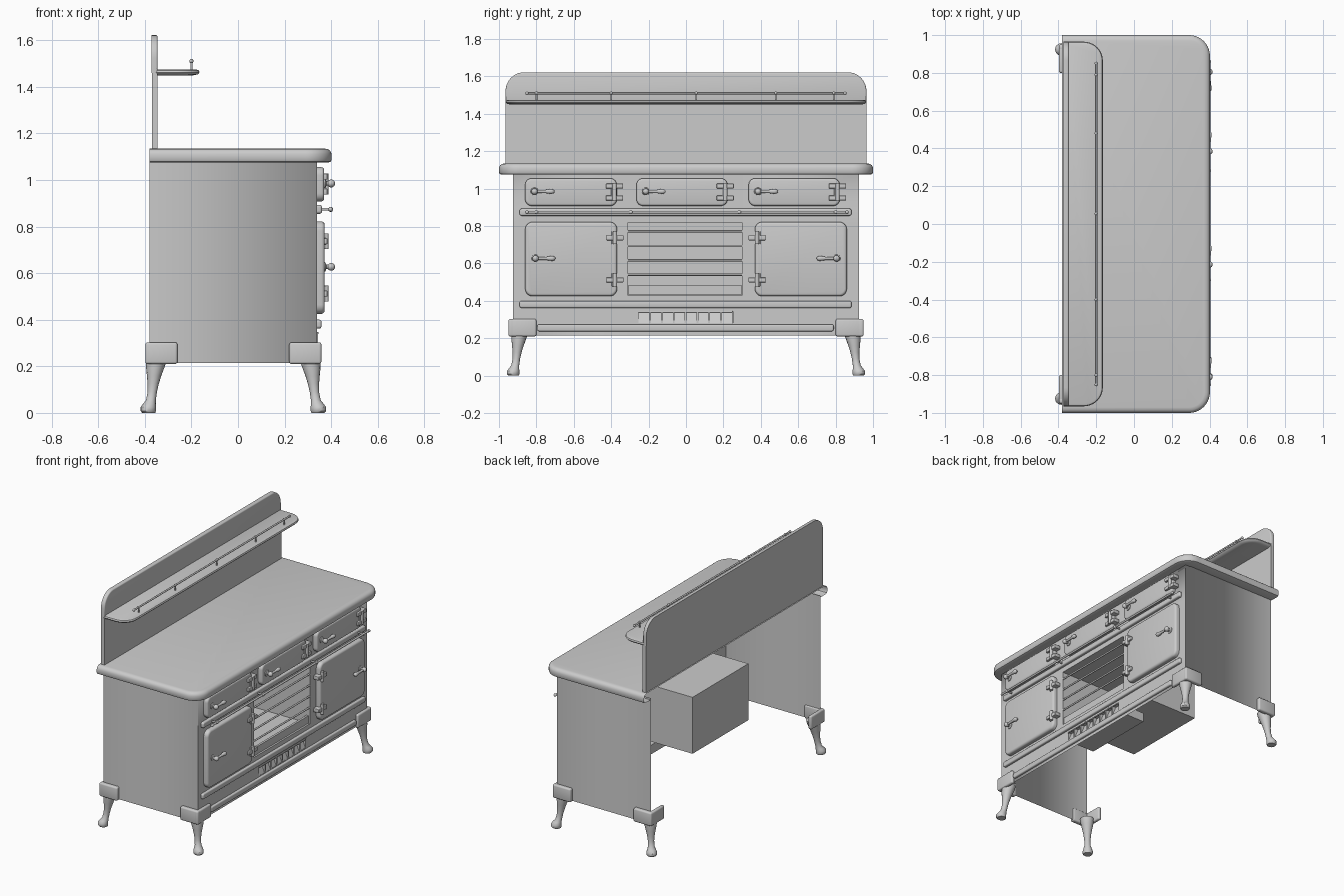
import bpy, bmesh
from math import sin, cos, pi, radians
from mathutils import Vector

if "Cube" in bpy.data.objects:
    bpy.data.objects.remove(bpy.data.objects["Cube"])


def finish(name, bm, angle=40):
    bmesh.ops.recalc_face_normals(bm, faces=bm.faces)
    me = bpy.data.meshes.new(name)
    bm.to_mesh(me)
    bm.free()
    ob = bpy.data.objects.new(name, me)
    bpy.context.collection.objects.link(ob)
    bpy.ops.object.select_all(action='DESELECT')
    ob.select_set(True)
    bpy.context.view_layer.objects.active = ob
    bpy.ops.object.shade_smooth_by_angle(angle=radians(angle))
    return ob


def loft(name, rings, closed=True, caps=(True, True)):
    bm = bmesh.new()
    vs = [[bm.verts.new(p) for p in ring] for ring in rings]
    n = len(vs[0])
    for a, b in zip(vs, vs[1:]):
        for i in range(n if closed else n - 1):
            j = (i + 1) % n
            bm.faces.new((a[i], a[j], b[j], b[i]))
    if caps[0]:
        bm.faces.new(vs[0])
    if caps[1]:
        bm.faces.new(vs[-1])
    return finish(name, bm)


def turned(name, origin, axis, profile, n=12):
    """Round part: profile is (distance along axis, radius)."""
    axis = Vector(axis).normalized()
    u = axis.orthogonal().normalized()
    v = axis.cross(u)
    return loft(name, [[Vector(origin) + axis * t + (u * cos(2 * pi * i / n) + v * sin(2 * pi * i / n)) * r
                        for i in range(n)] for t, r in profile])


def rod(name, p, q, r):
    d = Vector(q) - Vector(p)
    return turned(name, p, d, [(0, r), (d.length, r)])


def ball(name, c, r):
    return turned(name, c, (0, 1, 0), [(-r * cos(a * pi / 8), max(r * sin(a * pi / 8), r * .05)) for a in range(9)])


def plate(name, y, z, x, r=.02, bevel=.01, radii=None):
    """Rounded rectangle facing +x with a softened front rim."""
    radii = radii or (r,) * 4
    corners = [(y[0], z[0], 1, 1, pi), (y[1], z[0], -1, 1, 1.5 * pi),
               (y[1], z[1], -1, -1, 0), (y[0], z[1], 1, -1, .5 * pi)]
    bm = bmesh.new()
    ring = []
    for (cy, cz, sy, sz, a0), rr in zip(corners, radii):
        k = 8 if rr > .001 else 0
        for i in range(k + 1):
            a = a0 + (pi / 2) * i / max(k, 1)
            ring.append(bm.verts.new((x[0], cy + rr * (sy + cos(a)) if k else cy,
                                      cz + rr * (sz + sin(a)) if k else cz)))
    face = bm.faces.new(ring)
    ext = bmesh.ops.extrude_face_region(bm, geom=[face], use_keep_orig=True)
    top = [v for v in ext['geom'] if isinstance(v, bmesh.types.BMVert)]
    bmesh.ops.translate(bm, verts=top, vec=(x[1] - x[0], 0, 0))
    front = set(top)
    rim = [e for e in bm.edges if e.verts[0] in front and e.verts[1] in front]
    if bevel:
        bmesh.ops.bevel(bm, geom=rim, offset=bevel, segments=3, profile=.5, affect='EDGES')
    return finish(name, bm)


def box(name, x, y, z, bevel=0):
    bm = bmesh.new()
    bmesh.ops.create_cube(bm, size=1)
    for v in bm.verts:
        v.co = [(a[0] + a[1]) / 2 + c * (a[1] - a[0]) for a, c in zip((x, y, z), v.co)]
    if bevel:
        bmesh.ops.bevel(bm, geom=bm.edges[:], offset=bevel, segments=3, profile=.5, affect='EDGES')
    return finish(name, bm)


def open_box(name, x, y, z):
    """Box without its +x face."""
    ring = [[(a, y[0], z[0]), (a, y[1], z[0]), (a, y[1], z[1]), (a, y[0], z[1])] for a in x]
    return loft(name, ring, caps=(True, False))


def u_path(back, front, w, R, o, z):
    """Straight back, two rounded front corners, inset by o."""
    f, w, r = front - o, w - o, max(R - o, .01)
    pts = [(back, -w, z)]
    for s in (-1, 1):
        arc = [(f - r + r * sin(a * pi / 20), s * (w - r + r * cos(a * pi / 20)), z) for a in range(11)]
        pts += arc if s < 0 else arc[::-1]
    return pts + [(back, w, z)]


# Body: front sheet with oven and vent openings, two sides, open back and bottom
FX, BX, W = .34, -.38, .925
ys = [-W, -.31, -.255, .25, .30, W]
zs = [.215, .282, .345, .43, .82, 1.085]
bm = bmesh.new()
for i in range(5):
    for j in range(5):
        if (j == 3 and 1 <= i <= 3) or (j == 1 and i == 2):
            continue
        bm.faces.new([bm.verts.new((FX, ys[a], zs[b])) for a, b in
                      ((i, j), (i + 1, j), (i + 1, j + 1), (i, j + 1))])
for s in (-W, W):
    bm.faces.new([bm.verts.new(p) for p in ((BX, s, .215), (FX, s, .215), (FX, s, 1.085), (BX, s, 1.085))])
bmesh.ops.remove_doubles(bm, verts=bm.verts, dist=1e-4)
finish("body_shell", bm)

# Worktop with rolled edge
loft("worktop", [u_path(BX, .402, 1, .11, o, z) for o, z in
                 ((.07, 1.075), (.014, 1.075), (.004, 1.079), (0, 1.088), (0, 1.112),
                  (.005, 1.124), (.015, 1.132), (.03, 1.135))], closed=False, caps=(False, True))

# Splashback, shelf and shelf rail
plate("splashback_lower", (-.965, .965), (1.13, 1.46), (-.37, -.345), 0, 0)
plate("splashback_upper", (-.965, .965), (1.46, 1.622), (-.372, -.345), radii=(0, 0, .1, .1), bevel=.008)
loft("shelf", [u_path(-.36, -.165, .965, .1, o, z) for o, z in
               ((.03, 1.449), (.008, 1.453), (0, 1.462), (.004, 1.471), (.015, 1.475))])
rod("shelf_rail", (-.2, -.85, 1.51), (-.2, .85, 1.51), .006)
for y in (-.8, -.4, .055, .48, .79):
    rod("shelf_rail_post", (-.2, y, 1.47), (-.2, y, 1.51), .005)
    ball("shelf_rail_joint", (-.2, y, 1.511), .009)
for s in (-1, 1):
    ball("shelf_rail_end", (-.2, .85 * s, 1.51), .009)


# Door furniture
def handle(y, z, s):
    turned("handle_boss", (.365, y, z), (1, 0, 0), [(0, .022), (.01, .02), (.014, .01), (.035, .01)])
    ball("handle_ball", (.4, y, z), .017)
    turned("handle_arm", (.398, y, z), (0, s, 0), [(0, .009), (.03, .008), (.06, .009), (.075, .012),
                                                   (.09, .014), (.1, .011), (.106, .004)])


def hinge(y, z, door_side, straps, h):
    rod("hinge_knuckle", (.378, y, z - h), (.378, y, z + h), .012)
    box("hinge_leaf", (.34, .378), (y - .014 * (door_side < 0) - .004, y + .014 * (door_side > 0) + .004),
        (z - h, z + h), .003)
    for dz in straps:
        box("hinge_strap", (.34, .384), (y - .046, y + .046), (z + dz - .013, z + dz + .013), .004)


# Three small upper doors
for y0, y1 in ((-.86, -.37), (-.265, .222), (.335, .822)):
    plate("upper_door", (y0, y1), (.908, 1.055), (FX, .37), .035, .012)
    handle(y0 + .05, .985, 1)
    hinge(y1 - .012, .982, -1, (-.032, .032), .045)

# Two large lower doors
for s in (-1, 1):
    a, b = sorted((s * .368, s * .86))
    plate("lower_door", (a, b), (.425, .822), (FX, .372), .04, .014)
    handle(s * .805, .627, -s)
    for z in (.737, .512):
        hinge(s * .38, z, s, (0,), .034)

# Trim strips and towel rail
plate("upper_trim", (-.89, .885), (.855, .893), (FX, .36), .012, .008)
plate("middle_trim", (-.89, .885), (.362, .4), (FX, .358), .012, .008)
plate("bottom_trim", (-.795, .79), (.237, .275), (FX, .356), .012, .008)
rod("towel_rail", (.398, -.85, .874), (.398, .86, .874), .007)
for y in (-.8, -.295, .285, .8):
    rod("towel_rail_post", (.355, y, .874), (.398, y, .874), .006)
    ball("towel_rail_joint", (.398, y, .874), .011)
for y in (-.85, .86):
    ball("towel_rail_end", (.398, y, .874), .01)

# Firebox with bars and a front lip
open_box("firebox", (-.26, FX), (-.31, .3), (.43, .82))
for z in (.772, .693, .617, .54):
    rod("firebox_bar", (.335, -.31, z), (.335, .3, z), .006)
box("firebox_lip", (.315, .33), (-.308, .298), (.432, .484))

# Air vent box with dividers
open_box("vent_box", (.13, FX), (-.255, .25), (.282, .345))
for i in range(1, 8):
    y = -.255 + .505 * i / 8
    box("vent_divider", (.315, .343), (y - .005, y + .005), (.282, .345))
for i in range(8):
    y = -.255 + .505 * i / 8
    loft("vent_louver", [[(.34, y, .283), (.34, y + .063, .283)], [(.315, y, .344), (.315, y + .063, .344)]],
         closed=False, caps=(False, False))
plate("vent_top_trim", (-.255, .25), (.338, .347), (FX, .346), .002, .002)

# Curved legs with corner brackets: (height, diagonal offset from body corner, radius)
LEG = [(0, .003, .028), (.008, .005, .033), (.025, .005, .033), (.04, 0, .027), (.055, -.006, .021),
       (.09, -.012, .02), (.125, -.016, .024), (.16, -.02, .031), (.19, -.024, .038), (.215, -.028, .043),
       (.235, -.03, .045)]
for sx, cx in ((1, FX), (-1, BX)):
    for sy in (-1, 1):
        cy = sy * W
        loft("front_leg" if sx > 0 else "back_leg",
             [[(cx + sx * o + r * cos(i * pi / 8), cy + sy * (o - .006) + r * sin(i * pi / 8), z)
               for i in range(16)] for z, o, r in LEG])
        outx, outy = cx + sx * .018, cy + sy * .025
        for name, x, y in (("leg_bracket_side", (cx - sx * .12, outx), (cy - sy * .008, outy)),
                           ("leg_bracket_face", (cx - sx * .008, outx), (cy - sy * .125, outy))):
            box(name, sorted(x), sorted(y), (.21, .303), .01)
